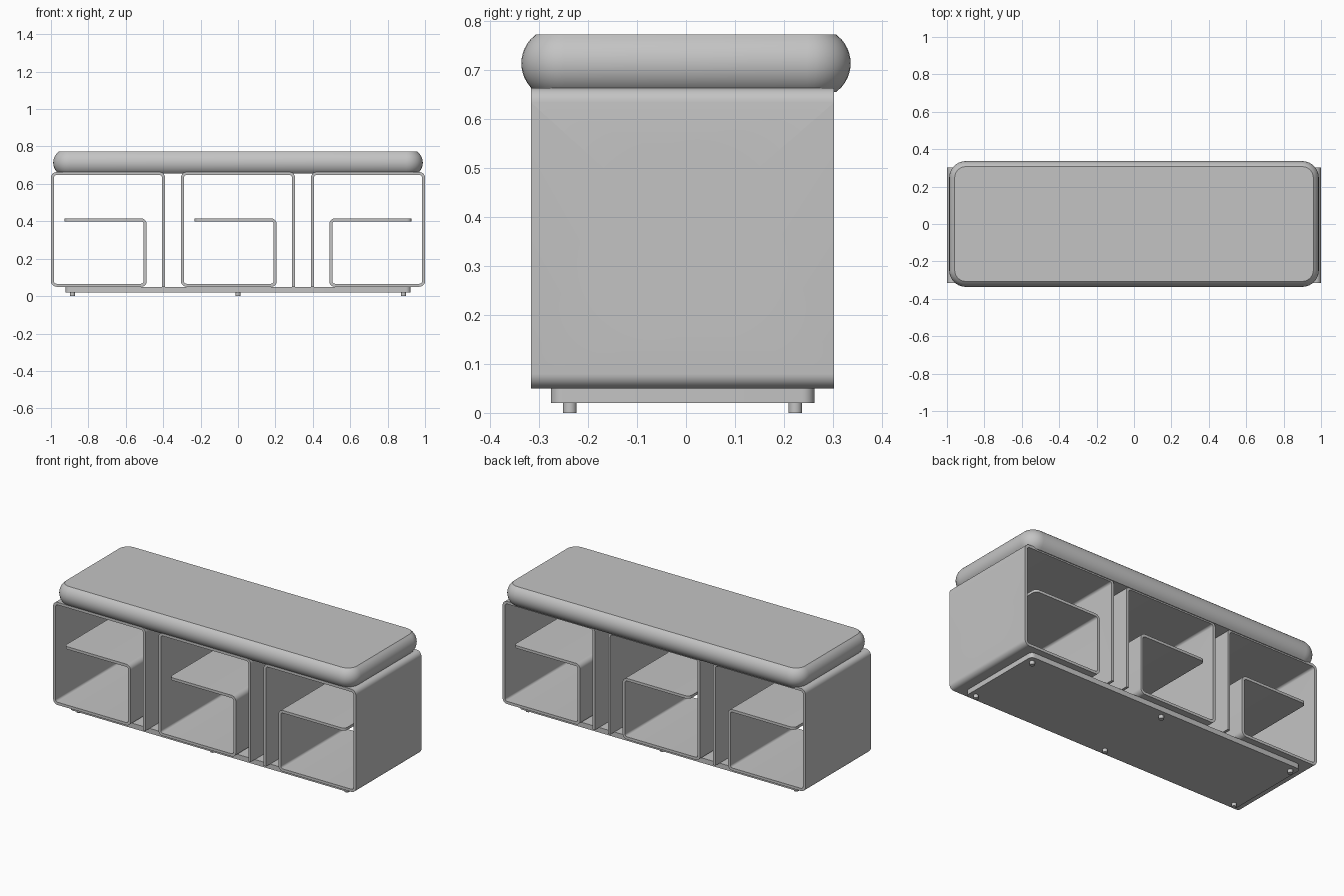
import bpy, bmesh, math
from mathutils import Vector

if "Cube" in bpy.data.objects:
    bpy.data.objects.remove(bpy.data.objects["Cube"], do_unlink=True)

grey = bpy.data.materials.new("plain_grey")
grey.use_nodes = True
COLOUR = (0.55, 0.55, 0.55, 1)
grey.diffuse_color = COLOUR
grey.node_tree.nodes["Principled BSDF"].inputs["Base Color"].default_value = COLOUR

YC = -0.007        # middle of the body in depth
HALF_DEPTH = 0.309
T = 0.016          # board thickness
FLOOR, TOP = 0.05, 0.663


def finish(bm, name, angle=35):
    bmesh.ops.recalc_face_normals(bm, faces=bm.faces)
    mesh = bpy.data.meshes.new(name)
    bm.to_mesh(mesh)
    bm.free()
    mesh.materials.append(grey)
    ob = bpy.data.objects.new(name, mesh)
    bpy.context.collection.objects.link(ob)
    smooth(ob, angle)
    return ob


def smooth(ob, angle=35):
    bpy.ops.object.select_all(action='DESELECT')
    ob.select_set(True)
    bpy.context.view_layer.objects.active = ob
    bpy.ops.object.shade_smooth_by_angle(angle=math.radians(angle))


def fillet(points, radius, steps=8):
    """Round the inner corners of a right-angled path."""
    path = [points[0]]
    for a, b, c in zip(points, points[1:], points[2:]):
        u, v = (a - b).normalized(), (c - b).normalized()
        centre = b + (u + v) * radius
        for i in range(steps + 1):
            t = math.pi / 2 * i / steps
            path.append(centre - v * radius * math.cos(t) - u * radius * math.sin(t))
    return path + [points[-1]]


def rounded_ring(hx, hy, radius, steps=8):
    ring = []
    for k, (sx, sy) in enumerate([(1, 1), (-1, 1), (-1, -1), (1, -1)]):
        for i in range(steps + 1):
            t = math.pi / 2 * (k + i / steps)
            ring.append((sx * (hx - radius) + radius * math.cos(t),
                         sy * (hy - radius) + radius * math.sin(t)))
    return ring


def loft(name, sections, yc=0, angle=35):
    """Join horizontal rings, given as (outline, height), into a closed solid."""
    bm = bmesh.new()
    rings = [[bm.verts.new((x, y + yc, z)) for x, y in ring] for ring, z in sections]
    n = len(rings[0])
    for lo, hi in zip(rings, rings[1:]):
        for i in range(n):
            bm.faces.new((lo[i], lo[(i + 1) % n], hi[(i + 1) % n], hi[i]))
    bm.faces.new(rings[0][::-1])
    bm.faces.new(rings[-1])
    return finish(bm, name, angle)


def cut_hole(ob, x):
    """Round opening through one upright wall."""
    bm = bmesh.new()
    bmesh.ops.create_cone(bm, cap_ends=True, segments=64, radius1=0.193, radius2=0.193, depth=0.06)
    for v in bm.verts:
        v.co = Vector((v.co.z + x, v.co.y + YC, v.co.x + 0.357))
    cutter = finish(bm, "hole_cutter")
    cutter.hide_render = True
    mod = ob.modifiers.new("hole", 'BOOLEAN')
    mod.operation, mod.object, mod.solver = 'DIFFERENCE', cutter, 'EXACT'
    bpy.context.view_layer.objects.active = ob
    bpy.ops.object.modifier_apply(modifier=mod.name)
    bpy.data.objects.remove(cutter, do_unlink=True)


def bent_board(name, centre, side):
    """One continuous board: shelf, inner wall, floor, outer wall, roof, far wall."""
    h = T / 2
    half = 0.305 - h
    inner, tip = 0.207 - h, -0.232
    corners = [(tip, 0.415 - h), (inner, 0.415 - h), (inner, FLOOR + h), (-half, FLOOR + h),
               (-half, TOP - h), (half, TOP - h), (half, FLOOR)]
    path = fillet([Vector((side * x + centre, z)) for x, z in corners], 0.022)
    one, two = [], []
    for i, p in enumerate(path):
        d0 = (p - path[max(i - 1, 0)]).normalized()
        d1 = (path[min(i + 1, len(path) - 1)] - p).normalized()
        d = (d0 + d1).normalized()
        n = Vector((-d.y, d.x)) * h / max(d.dot(d1 if d1.length else d0), 0.5)
        one.append(p + n)
        two.append(p - n)
    bm = bmesh.new()
    outline = one + two[::-1]
    face = bm.faces.new([bm.verts.new((p.x, YC - HALF_DEPTH, p.y)) for p in outline])
    new = bmesh.ops.extrude_face_region(bm, geom=[face])["geom"]
    bmesh.ops.translate(bm, vec=(0, 2 * HALF_DEPTH, 0),
                        verts=[g for g in new if isinstance(g, bmesh.types.BMVert)])
    # Round the two free corners of the shelf
    tip_x = side * tip + centre
    ends = [e for e in bm.edges
            if all(abs(v.co.x - tip_x) < 1e-4 and 0.38 < v.co.z < 0.43 for v in e.verts)
            and abs(e.verts[0].co.y - e.verts[1].co.y) < 1e-4]
    bmesh.ops.bevel(bm, geom=ends, offset=0.025, offset_type='OFFSET', segments=5,
                    profile=0.5, affect='EDGES')
    ob = finish(bm, name)
    for wall in (-half, half):
        cut_hole(ob, side * wall + centre)
    smooth(ob)


# Three open compartments, the last one mirrored
bent_board("right_compartment", -0.695, 1)
bent_board("middle_compartment", 0, 1)
bent_board("left_compartment", 0.695, -1)

# Base plate
plate = rounded_ring(0.923, 0.269, 0.025)
loft("base_plate", [(plate, 0.02), (plate, FLOOR)], YC)

# Feet
for x, place in ((-0.885, "right"), (0, "middle"), (0.885, "left")):
    for y, row in ((-0.23, "front"), (0.23, "back")):
        bm = bmesh.new()
        bmesh.ops.create_cone(bm, cap_ends=True, segments=24, radius1=0.014, radius2=0.014, depth=0.02)
        bmesh.ops.translate(bm, vec=(x, y + YC, 0.01), verts=bm.verts)
        finish(bm, f"{row}_{place}_foot")

# Cushion with bulging sides
sections = []
for i in range(13):
    s = i / 6 - 1
    inset = 0.073 - math.sqrt(0.073 ** 2 - (0.0585 * s) ** 2)
    sections.append((rounded_ring(0.988 - inset, 0.336 - inset, 0.088 - inset), 0.7135 + 0.0585 * s))
loft("seat_cushion", sections)
